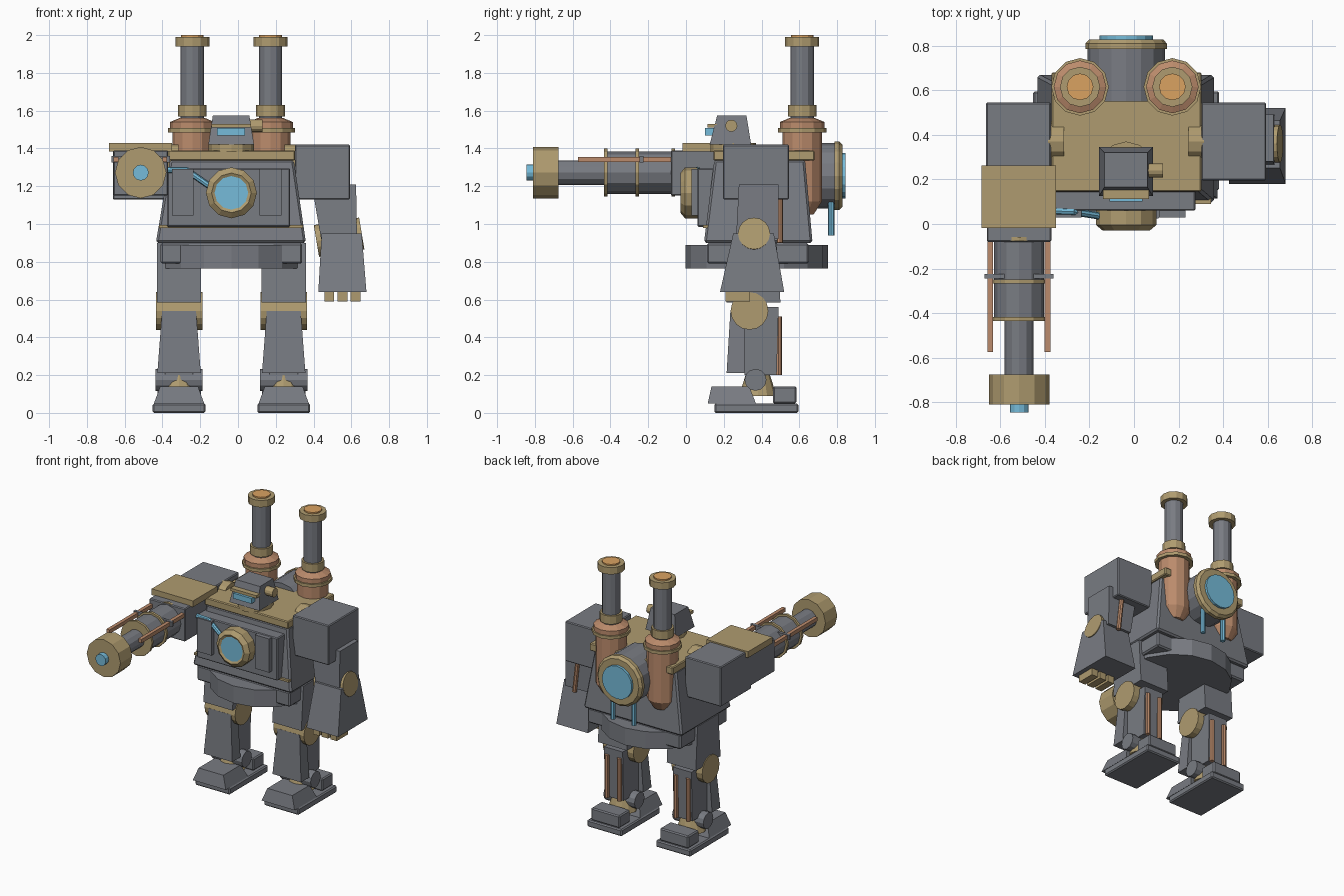
import bpy, bmesh
from math import radians
from mathutils import Vector, Matrix

if "Cube" in bpy.data.objects:
    bpy.data.objects.remove(bpy.data.objects["Cube"])

CX = -0.035  # body centre line


def material(name, rgb):
    m = bpy.data.materials.new(name)
    m.diffuse_color = (*rgb, 1)
    m.use_nodes = True
    m.node_tree.nodes["Principled BSDF"].inputs["Base Color"].default_value = m.diffuse_color
    return m


GREY = material("steel", (0.19, 0.20, 0.225))
BRASS = material("brass", (0.43, 0.33, 0.16))
COPPER = material("copper", (0.50, 0.26, 0.15))
GLOW = material("glow_blue", (0.18, 0.50, 0.70))
EMBER = material("ember", (0.70, 0.36, 0.12))


def finish(bm, name, mat, bevel=0):
    bmesh.ops.recalc_face_normals(bm, faces=bm.faces)
    me = bpy.data.meshes.new(name)
    bm.to_mesh(me)
    bm.free()
    me.materials.append(mat)
    ob = bpy.data.objects.new(name, me)
    bpy.context.collection.objects.link(ob)
    if bevel:
        mod = ob.modifiers.new("bevel", "BEVEL")
        mod.width, mod.segments = bevel, 1
    return ob


def block(name, x, y, z, mat=GREY, tx=None, ty=None, bevel=0):
    """Box from ranges; tx / ty give the top ranges when it tapers."""
    tx, ty = tx or x, ty or y
    bm = bmesh.new()
    bmesh.ops.create_cube(bm, size=1)
    for v in bm.verts:
        i, j, k = (int(c > 0) for c in v.co)
        v.co = ((tx if k else x)[i], (ty if k else y)[j], z[k])
    return finish(bm, name, mat, bevel)


def rod(name, a, b, r, mat=GREY, r2=None, sides=12):
    """Cylinder or cone between two points."""
    a, b = Vector(a), Vector(b)
    d = b - a
    rot = d.to_track_quat("Z", "Y").to_matrix().to_4x4()
    bm = bmesh.new()
    bmesh.ops.create_cone(bm, cap_ends=True, segments=sides, radius1=r,
                          radius2=r if r2 is None else r2, depth=d.length,
                          matrix=Matrix.Translation((a + b) / 2) @ rot)
    return finish(bm, name, mat)


def lathe(name, origin, profile, mat, sides=12, axis="Z"):
    """Revolve (radius, offset) pairs about Z or Y through origin."""
    bm = bmesh.new()
    vs = [bm.verts.new((r, 0, h)) for r, h in profile]
    es = [bm.edges.new(p) for p in zip(vs, vs[1:])]
    bmesh.ops.spin(bm, geom=vs + es, cent=(0, 0, 0), axis=(0, 0, 1),
                   angle=radians(360), steps=sides)
    bmesh.ops.remove_doubles(bm, verts=bm.verts, dist=1e-4)
    rot = Matrix.Rotation(radians(-90), 4, "X") if axis == "Y" else Matrix()
    bm.transform(Matrix.Translation(origin) @ rot)
    return finish(bm, name, mat)


# Legs and feet
for side, c in (("right", CX - 0.277), ("left", CX + 0.277)):
    n = side + "_"

    def w(h, c=c):
        return (c - h, c + h)

    block(n + "sole", w(.14), (.15, .595), (0, .05), bevel=.008)
    block(n + "toe", w(.133), (.115, .37), (.05, .14), tx=w(.1), ty=(.135, .335))
    block(n + "heel", w(.115), (.46, .585), (.05, .14), bevel=.008)
    rod(n + "ankle_joint", (c, .38, .09), (c, .38, .23), .1, BRASS, .055)
    rod(n + "ankle_pin", (c - .125, .368, .175), (c + .125, .368, .175), .058)
    block(n + "shin_plate", w(.115), (.215, .31), (.21, .54), tx=w(.09), ty=(.235, .31))
    block(n + "shin_core", w(.075), (.31, .48), (.2, .56), ty=(.31, .49))
    for s in (-1, 1):
        rod(n + "shin_piston", (c + s * .05, .49, .2), (c + s * .05, .49, .51), .017, COPPER, sides=8)
    rod(n + "knee", (c - .123, .336, .54), (c + .123, .336, .54), .1, BRASS, sides=16)
    block(n + "thigh", w(.117), (.215, .5), (.585, .9), ty=(.24, .48))

# Hips
rod("hip_skirt", (CX, .375, .765), (CX, .375, .89), .378, sides=16)
block("pelvis", (-.41, .34), (.11, .65), (.79, .9), bevel=.01)

# Torso with its top plate and front panels
block("torso", (-.435, .36), (.095, .67), (.9, 1.34), tx=(-.36, .295), ty=(.15, .63), bevel=.012)
block("waist_trim", (-.418, .345), (.09, .3), (.98, .995), BRASS)
block("deck_plate", (-.37, .302), (.145, .68), (1.335, 1.39), BRASS, bevel=.006)
block("chest_panel", (-.375, .275), (.06, .2), (.985, 1.295), bevel=.006)
for x in ((-.35, -.235), (.115, .23)):
    block("chest_hatch", x, (.03, .08), (1.045, 1.29))

# Chest porthole and its feed pipe
lathe("porthole_ring", (CX, 0, 1.165),
      [(.085, -.02), (.105, -.03), (.135, -.005), (.135, .06), (.085, .06), (.085, -.02)], BRASS, axis="Y")
rod("porthole_glass", (CX, -.022, 1.165), (CX, .06, 1.165), .09, GLOW)
rod("feed_pipe_upper", (-.39, .06, 1.287), (-.27, .055, 1.285), .016, GLOW, sides=8)
rod("feed_pipe_lower", (-.275, .055, 1.287), (-.15, .035, 1.2), .016, GLOW, sides=8)

# Head
rod("neck", (CX, .25, 1.38), (CX, .25, 1.43), .12, BRASS)
block("head", (-.157, .085), (.125, .345), (1.42, 1.575), tx=(-.133, .06), ty=(.165, .32))
block("visor", (-.11, .038), (.1, .17), (1.468, 1.507), GLOW)
block("brow", (-.14, .068), (.113, .165), (1.51, 1.53), BRASS)
rod("ear_bolt", (.03, .24, 1.52), (.13, .24, 1.52), .032, BRASS)

# Boilers and chimneys
for c in (CX - .207, CX + .207):
    o = (c, .615, 0)
    lathe("boiler", o, [(0, 1.05), (.06, 1.05), (.105, 1.12), (.105, 1.5), (.118, 1.5),
                        (.118, 1.54), (.07, 1.56), (0, 1.56)], COPPER)
    rod("boiler_band", (c, .615, 1.485), (c, .615, 1.508), .129, BRASS)
    rod("chimney", (c, .615, 1.55), (c, .615, 1.95), .062)
    rod("chimney_collar", (c, .615, 1.57), (c, .615, 1.63), .076, BRASS)
    lathe("chimney_rim", o, [(.055, 1.94), (.09, 1.94), (.09, 1.99), (.06, 1.99), (.055, 1.94)], BRASS)
    rod("chimney_ember", (c, .615, 1.94), (c, .615, 2.0), .06, EMBER)

# Rear furnace drum
rod("furnace_drum", (CX, .55, 1.255), (CX, .8, 1.255), .174, sides=16)
lathe("furnace_ring", (CX, 0, 1.255),
      [(.12, .785), (.182, .785), (.182, .81), (.165, .828), (.12, .828), (.12, .785)], BRASS, 16, "Y")
rod("furnace_glass", (CX, .78, 1.255), (CX, .845, 1.255), .12, GLOW, sides=16)
for s in (-1, 1):
    rod("drain_tube", (CX + s * .085, .768, .94), (CX + s * .085, .768, 1.15), .017, GLOW, sides=8)

# Shoulders on both sides
for s in (-1, 1):
    a, b = sorted((CX + s * .337, CX + s * .628))
    block("shoulder", (a, b), (.195, .545), (1.13, 1.42), bevel=.006)
    rod("shoulder_joint", (CX + s * .28, .37, 1.33), (CX + s * .35, .37, 1.33), .092, BRASS)

# Hanging left arm
block("left_upper_arm", (.44, .63), (.265, .49), (.92, 1.21), tx=(.39, .625), ty=(.28, .49))
rod("left_arm_piston", (.55, .497, .9), (.515, .497, 1.21), .016, COPPER, sides=8)
rod("left_elbow", (.415, .36, .91), (.655, .36, .95), .085, BRASS, sides=16)
block("left_forearm", (.425, .68), (.18, .52), (.64, .95), tx=(.443, .655), ty=(.25, .465))
for x in (.483, .553, .622):
    block("finger", (x - .026, x + .026), (.21, .34), (.59, .65), BRASS)

# Right arm cannon
X, Z = -.515, 1.272
block("cannon_mount", (-.66, -.37), (-.08, .3), (1.15, 1.39), bevel=.006)
block("cannon_plate", (-.683, -.35), (-.018, .262), (1.385, 1.43), BRASS)
rod("cannon_breech", (X, -.43, Z), (X, -.05, Z), .112)
rod("cannon_barrel", (X, -.7, Z), (X, -.4, Z), .065)
rod("cannon_muzzle", (X, -.81, Z), (X, -.675, Z), .136, BRASS)
rod("cannon_core", (X, -.845, Z), (X, -.78, Z), .042, GLOW)
for y in (-.425, -.258, -.067):
    rod("cannon_band", (X, y - .009, Z), (X, y + .009, Z), .127, BRASS)
block("rail_bracket", (-.67, -.36), (-.245, -.225), (1.325, 1.36))
for x in (-.645, -.388):
    block("cannon_rail", (x - .013, x + .013), (-.573, .0), (1.328, 1.356), COPPER)
